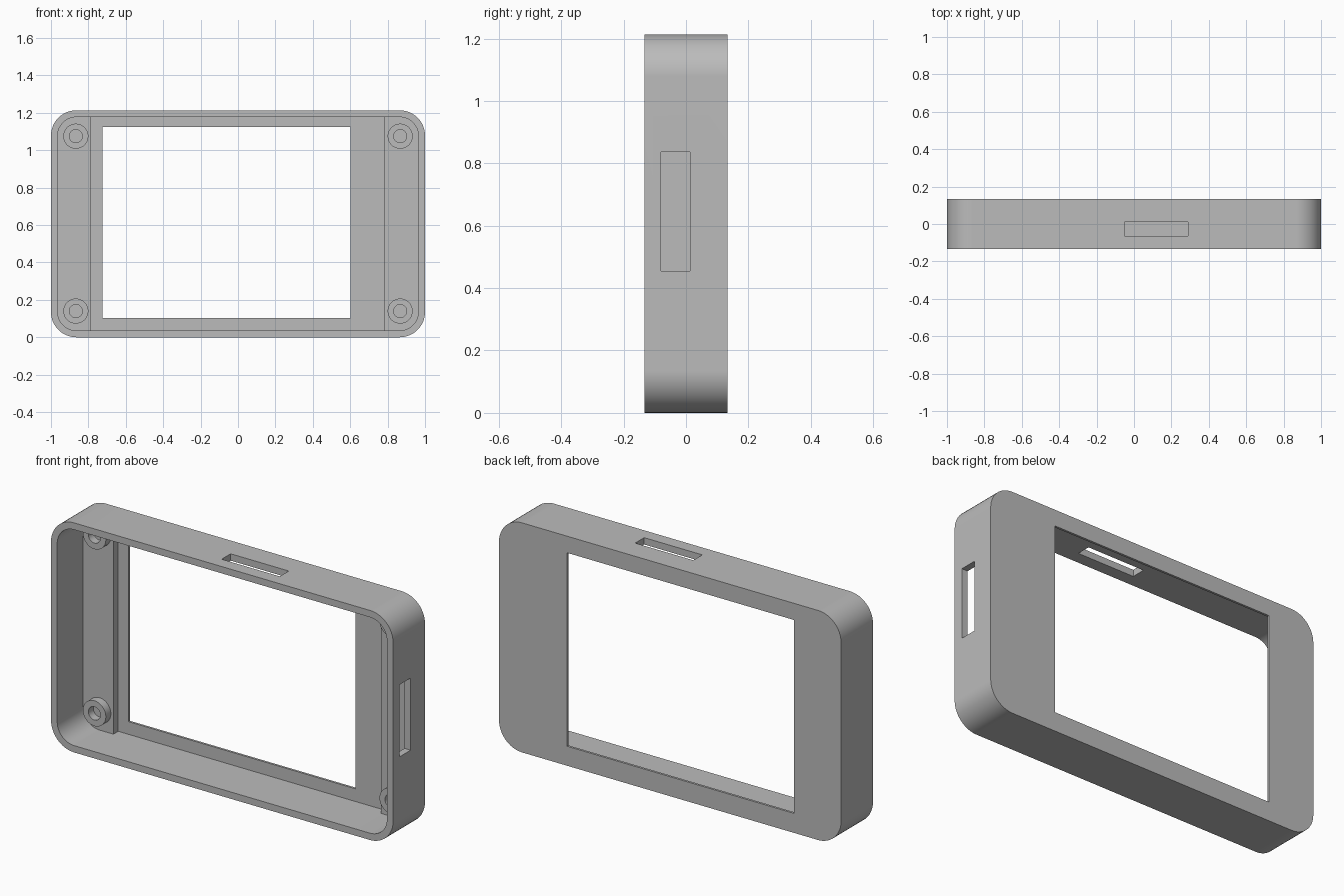
import bpy
import bmesh
from math import cos, sin, pi, radians

if "Cube" in bpy.data.objects:
    bpy.data.objects.remove(bpy.data.objects["Cube"])

grey = bpy.data.materials.new("plain grey")
grey.use_nodes = True
GREY = (0.5, 0.5, 0.5, 1)
grey.diffuse_color = GREY
grey.node_tree.nodes["Principled BSDF"].inputs["Base Color"].default_value = GREY

HEIGHT, DEPTH = 1.213, 0.133      # full height, half depth
WALL = 0.036
LEDGE_Y, PANEL_Y = 0.081, 0.121   # ledge surface, inside of the back panel


def finish(name, bm):
    bmesh.ops.recalc_face_normals(bm, faces=bm.faces)
    mesh = bpy.data.meshes.new(name)
    bm.to_mesh(mesh)
    bm.free()
    mesh.materials.append(grey)
    obj = bpy.data.objects.new(name, mesh)
    bpy.context.collection.objects.link(obj)
    return obj


def prism(name, x, y, z, radius=0.0, steps=12):
    """Block spanning the x, y and z ranges, its four y-running edges rounded."""
    bm = bmesh.new()
    corners = [(x[1], z[1], 1, 1), (x[0], z[1], -1, 1),
               (x[0], z[0], -1, -1), (x[1], z[0], 1, -1)]
    outline = []
    for i, (cx, cz, sx, sz) in enumerate(corners):
        if not radius:
            outline.append((cx, cz))
            continue
        for k in range(steps + 1):
            a = (i + k / steps) * pi / 2
            outline.append((cx - sx * radius + radius * cos(a),
                            cz - sz * radius + radius * sin(a)))
    face = bm.faces.new([bm.verts.new((px, y[0], pz)) for px, pz in outline])
    out = bmesh.ops.extrude_face_region(bm, geom=[face])
    moved = [v for v in out["geom"] if isinstance(v, bmesh.types.BMVert)]
    bmesh.ops.translate(bm, verts=moved, vec=(0, y[1] - y[0], 0))
    return finish(name, bm)


def cut(target, cutter):
    cutter.hide_render = True
    mod = target.modifiers.new("cut", "BOOLEAN")
    mod.operation = "DIFFERENCE"
    mod.solver = "EXACT"
    mod.object = cutter
    bpy.context.view_layer.objects.active = target
    bpy.ops.object.modifier_apply(modifier=mod.name)
    bpy.data.objects.remove(cutter)


def smooth(obj):
    bpy.ops.object.select_all(action="DESELECT")
    obj.select_set(True)
    bpy.context.view_layer.objects.active = obj
    bpy.ops.object.shade_smooth_by_angle(angle=radians(30))


def boss(name, x, z, outer=0.067, inner=0.035, height=0.042, sides=40):
    """Screw boss: a tube standing forward from the ledge."""
    bm = bmesh.new()
    back, front = LEDGE_Y + 0.002, LEDGE_Y - height
    profile = [(outer, back), (outer, front), (inner, front), (inner, back)]
    rings = [[bm.verts.new((x + r * cos(2 * pi * i / sides), y,
                            z + r * sin(2 * pi * i / sides)))
              for i in range(sides)] for r, y in profile]
    for j in range(4):
        a, b = rings[j], rings[(j + 1) % 4]
        for i in range(sides):
            n = (i + 1) % sides
            bm.faces.new((a[i], a[n], b[n], b[i]))
    smooth(finish(name, bm))


# Shell: rounded block hollowed from the front, deeper between the side ledges
case = prism("case_shell", (-1, 1), (-DEPTH, DEPTH), (0, HEIGHT), 0.135)
inside_z = (WALL, HEIGHT - WALL)
cut(case, prism("cavity", (WALL - 1, 1 - WALL), (-0.2, LEDGE_Y), inside_z, 0.099))
cut(case, prism("deep_cavity", (-0.785, 0.78), (-0.2, PANEL_Y), inside_z))

# Screen window and the two side openings
cut(case, prism("window", (-0.725, 0.602), (0, 0.2), (0.103, 1.125)))
cut(case, prism("left_slot", (0.9, 1.1), (-0.08, 0.013), (0.455, 0.836)))
cut(case, prism("top_slot", (-0.05, 0.29), (-0.065, 0.01), (1.1, 1.3)))
smooth(case)
weighted = case.modifiers.new("weighted_normals", "WEIGHTED_NORMAL")
weighted.keep_sharp = True

# Four screw bosses on the ledges
for side, x in (("right", -0.867), ("left", 0.867)):
    for level, z in (("lower", 0.14), ("upper", 1.075)):
        boss(f"{level}_{side}_boss", x, z)
